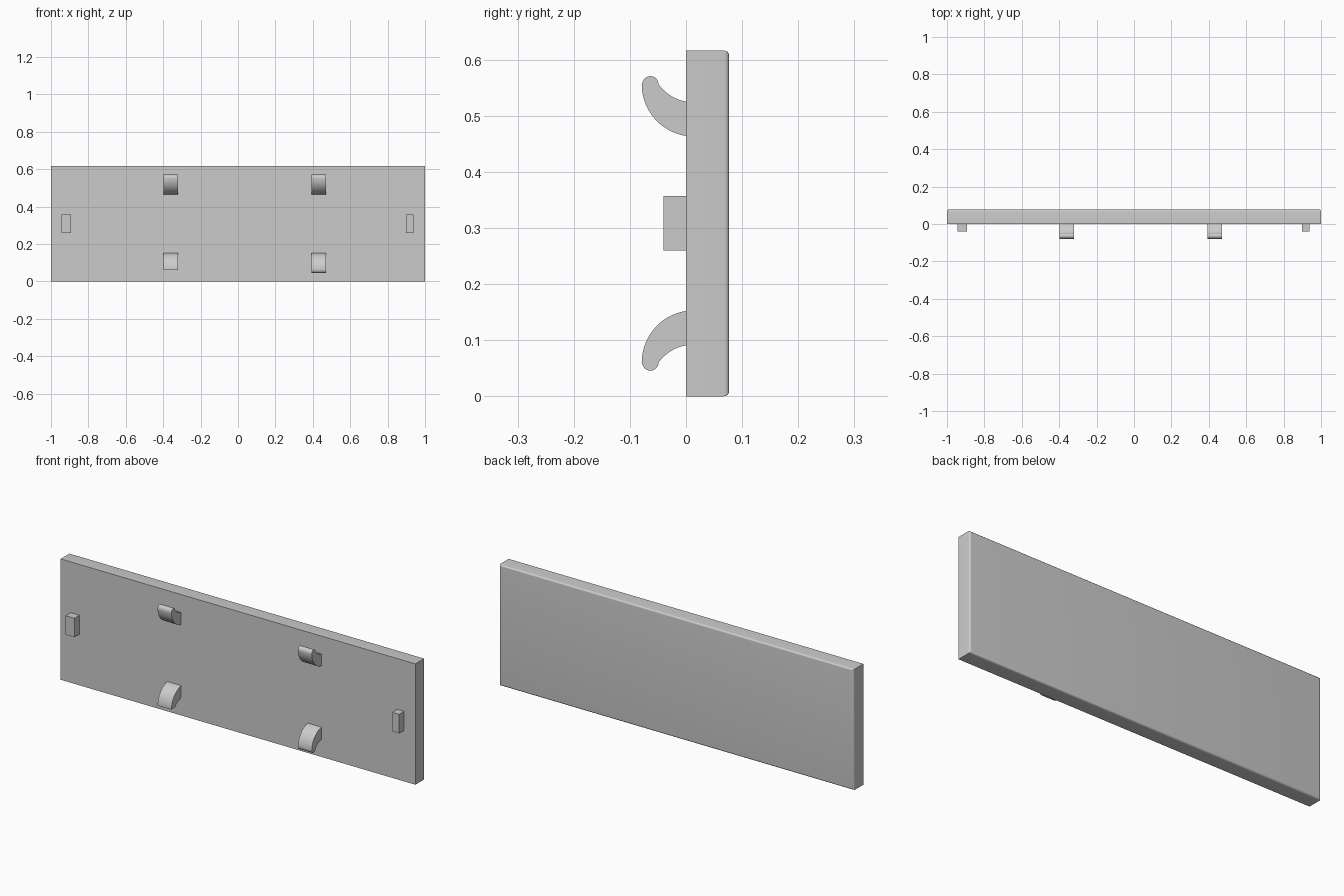
import bpy
import bmesh
from math import cos, sin, atan2, hypot, pi, radians

WIDTH, HEIGHT, DEPTH = 2.0, 0.616, 0.077

cube = bpy.data.objects.get("Cube")
if cube:
    bpy.data.objects.remove(cube, do_unlink=True)

grey = bpy.data.materials.new("plain_grey")
grey.use_nodes = True
colour = (0.6, 0.6, 0.6, 1)
grey.diffuse_color = colour
grey.node_tree.nodes["Principled BSDF"].inputs["Base Color"].default_value = colour


def finish(name, bm):
    """Turn a bmesh into a named, softly shaded object."""
    bmesh.ops.recalc_face_normals(bm, faces=bm.faces)
    mesh = bpy.data.meshes.new(name)
    bm.to_mesh(mesh)
    bm.free()
    mesh.materials.append(grey)
    obj = bpy.data.objects.new(name, mesh)
    bpy.context.collection.objects.link(obj)
    bpy.ops.object.select_all(action="DESELECT")
    obj.select_set(True)
    bpy.context.view_layer.objects.active = obj
    bpy.ops.object.shade_smooth_by_angle(angle=radians(30))


def box(x0, x1, y0, y1, z0, z1):
    bm = bmesh.new()
    bmesh.ops.create_cube(bm, size=1)
    for v in bm.verts:
        v.co = (x1 if v.co.x > 0 else x0,
                y1 if v.co.y > 0 else y0,
                z1 if v.co.z > 0 else z0)
    return bm


def arc(centre, start, end, steps):
    """Points from start to end, counted by angle around a centre."""
    cy, cz = centre
    a = atan2(start[1] - cz, start[0] - cy)
    b = atan2(end[1] - cz, end[0] - cy)
    turn = (b - a + pi) % (2 * pi) - pi
    r = hypot(start[0] - cy, start[1] - cz)
    return [(cy + r * cos(a + turn * i / steps), cz + r * sin(a + turn * i / steps))
            for i in range(steps + 1)]


def hook(name, x0, x1, lower=False, rounded=True):
    """Curved hook: two arcs with a round or flat tip, extruded along x."""
    tip_z, tip_y, tip_r = 0.556, -0.0635, 0.0145
    outer = arc((0.0142, tip_z), (0, 0.464), (tip_y - tip_r, tip_z), 20)
    inner = arc((0.0142, 0.602), (tip_y + tip_r, tip_z), (0, 0.523), 14)
    cap = [(tip_y - tip_r * cos(pi * i / 12), tip_z + tip_r * sin(pi * i / 12))
           for i in range(1, 12)] if rounded else []
    bm = bmesh.new()
    verts = [bm.verts.new((x0, y, HEIGHT - z if lower else z))
             for y, z in outer + cap + inner]
    face = bm.faces.new(verts)
    side = bmesh.ops.extrude_face_region(bm, geom=[face])["geom"]
    for v in side:
        if isinstance(v, bmesh.types.BMVert):
            v.co.x = x1
    finish(name, bm)


# Panel with its back edges rounded
panel = box(-WIDTH / 2, WIDTH / 2, 0, DEPTH, 0, HEIGHT)
back = [e for e in panel.edges if all(v.co.y > DEPTH / 2 for v in e.verts)]
bmesh.ops.bevel(panel, geom=back, offset=0.009, segments=6, profile=0.5,
                affect="EDGES")
finish("panel", panel)

# Hooks: the lower right one ends flat
for side, x0, x1 in (("right", -0.398, -0.32), ("left", 0.393, 0.471)):
    hook("upper_hook_" + side, x0, x1)
    hook("lower_hook_" + side, x0, x1, lower=True, rounded=side == "left")

# Locating pegs at both ends
for side, x0, x1 in (("right", -0.944, -0.894), ("left", 0.898, 0.937)):
    finish("peg_" + side, box(x0, x1, -0.04, 0, 0.26, 0.357))
